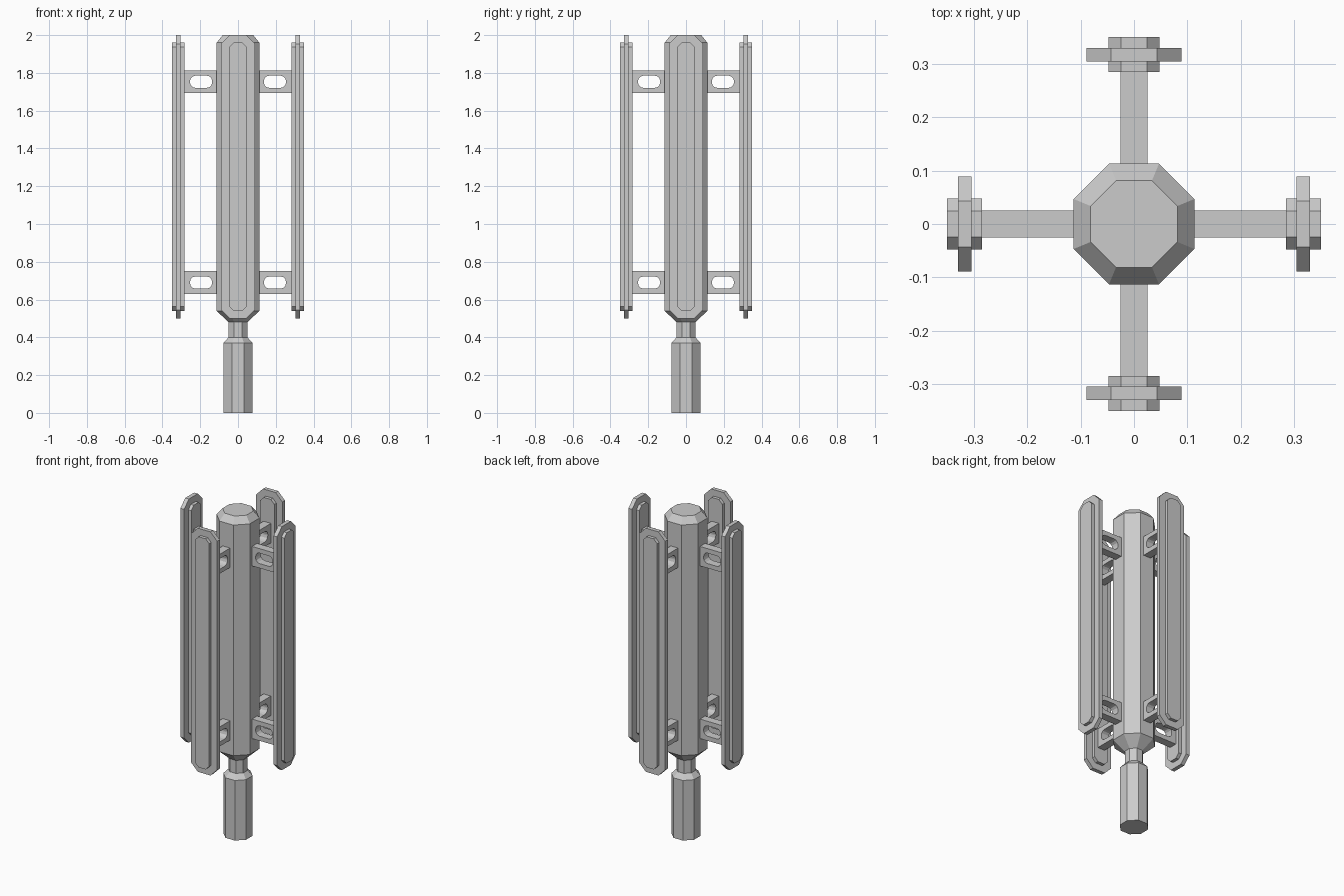
import bpy, bmesh, math
from mathutils import Matrix

cube = bpy.data.objects.get("Cube")
if cube:
    bpy.data.objects.remove(cube, do_unlink=True)

grey = bpy.data.materials.new("plain_grey")
grey.use_nodes = True
colour = (0.6, 0.6, 0.6, 1)
grey.diffuse_color = colour
grey.node_tree.nodes["Principled BSDF"].inputs["Base Color"].default_value = colour


def add_object(name, mesh):
    obj = bpy.data.objects.new(name, mesh)
    bpy.context.collection.objects.link(obj)
    mesh.materials.clear()
    mesh.materials.append(grey)
    return obj


def octagon_turning(name, profile):
    """Stack octagonal rings from (apothem, height) pairs and cap both ends."""
    bm = bmesh.new()
    rings = []
    for apothem, z in profile:
        radius = apothem / math.cos(math.pi / 8)
        angles = [(i + 0.5) * math.pi / 4 for i in range(8)]
        rings.append([bm.verts.new((radius * math.cos(a), radius * math.sin(a), z)) for a in angles])
    for low, high in zip(rings, rings[1:]):
        for i in range(8):
            j = (i + 1) % 8
            bm.faces.new((low[i], low[j], high[j], high[i]))
    bm.faces.new(rings[0][::-1])
    bm.faces.new(rings[-1])
    mesh = bpy.data.meshes.new(name)
    bm.to_mesh(mesh)
    bm.free()
    return add_object(name, mesh)


def rounded_rect(u0, u1, v0, v1, corner, steps=1):
    """Rectangle outline whose corners are cut in the given number of steps."""
    points = []
    centres = ((u1 - corner, v1 - corner), (u0 + corner, v1 - corner),
               (u0 + corner, v0 + corner), (u1 - corner, v0 + corner))
    for quarter, (cu, cv) in enumerate(centres):
        for s in range(steps + 1 if corner else 1):
            a = (quarter + s / steps) * math.pi / 2
            points.append((cu + corner * math.cos(a), cv + corner * math.sin(a)))
    return points


def slab(name, outlines, thickness, matrix):
    """Extrude flat outlines; an inner outline becomes a through hole."""
    curve = bpy.data.curves.new(name, "CURVE")
    curve.dimensions = "2D"
    curve.fill_mode = "BOTH"
    curve.extrude = thickness / 2
    for points in outlines:
        spline = curve.splines.new("POLY")
        spline.points.add(len(points) - 1)
        for point, (u, v) in zip(spline.points, points):
            point.co = (u, v, 0, 1)
        spline.use_cyclic_u = True
    helper = bpy.data.objects.new(name + "_outline", curve)
    bpy.context.collection.objects.link(helper)
    mesh = bpy.data.meshes.new_from_object(helper)
    bpy.data.objects.remove(helper, do_unlink=True)
    bm = bmesh.new()
    bm.from_mesh(mesh)
    bmesh.ops.remove_doubles(bm, verts=bm.verts, dist=0.0001)
    bmesh.ops.recalc_face_normals(bm, faces=bm.faces)
    bmesh.ops.transform(bm, matrix=matrix, verts=bm.verts)
    bm.to_mesh(mesh)
    bm.free()
    for face in mesh.polygons:
        face.use_smooth = False
    return add_object(name, mesh)


# Central shaft with handle, neck and chamfered body
octagon_turning("handle", [(0.077, 0), (0.077, 0.37), (0.05, 0.4)])
octagon_turning("neck", [(0.05, 0.39), (0.05, 0.49)])
octagon_turning("body", [(0.05, 0.48), (0.113, 0.54), (0.113, 1.96), (0.081, 2.0)])

# Four flanges, each a plate with a raised rib held by two slotted brackets
upright = Matrix.Rotation(math.pi / 2, 4, "X")
facing = Matrix(((0, 0, 1, 0.317), (1, 0, 0, 0), (0, 1, 0, 0), (0, 0, 0, 1)))
for side, turn in (("left", 0), ("back", 1), ("right", 2), ("front", 3)):
    spin = Matrix.Rotation(turn * math.pi / 2, 4, "Z")
    slab(side + "_plate", [rounded_rect(-0.089, 0.089, 0.5, 2.0, 0.046)], 0.025, spin @ facing)
    slab(side + "_rib", [rounded_rect(-0.048, 0.048, 0.54, 1.96, 0.024)], 0.065, spin @ facing)
    for level, z in (("lower", 0.69), ("upper", 1.753)):
        outer = rounded_rect(0.11, 0.288, z - 0.06, z + 0.06, 0)
        slot = rounded_rect(0.137, 0.254, z - 0.032, z + 0.032, 0.028, 3)
        slab(f"{side}_{level}_bracket", [outer, slot], 0.05, spin @ upright)
